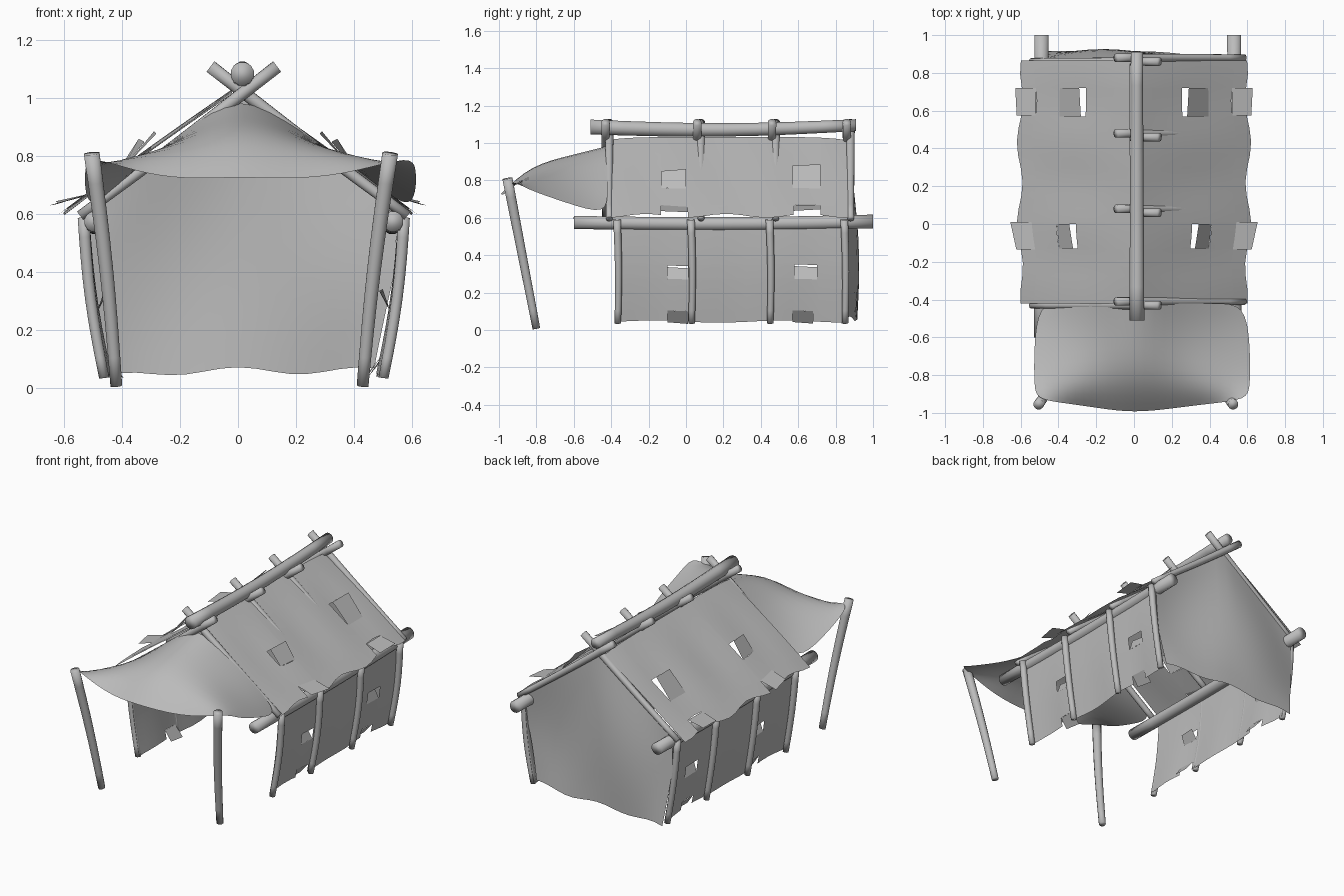
import bpy, bmesh, math
from mathutils import Vector

cube = bpy.data.objects.get("Cube")
if cube:
    bpy.data.objects.remove(cube)

GREY = (0.5, 0.5, 0.5, 1)
mat = bpy.data.materials.new("plain grey")
mat.use_nodes = True
mat.diffuse_color = GREY
mat.node_tree.nodes["Principled BSDF"].inputs["Base Color"].default_value = GREY

MID = 0.02  # centre line of the timber frame


def finish(name, bm, sharp=False):
    mesh = bpy.data.meshes.new(name)
    for f in bm.faces:
        f.smooth = True
    if sharp:
        for e in bm.edges:
            if len(e.link_faces) == 2 and e.calc_face_angle() > 0.8:
                e.smooth = False
    bm.to_mesh(mesh)
    bm.free()
    mesh.materials.append(mat)
    obj = bpy.data.objects.new(name, mesh)
    bpy.context.collection.objects.link(obj)
    return obj


def pole(name, a, b, r0, r1, bend=(0, 0, 0), sides=12, steps=8):
    """Round tapered pole from a to b, bowed by the bend vector."""
    a, b, bend = Vector(a), Vector(b), Vector(bend)
    axis = (b - a).normalized()
    p = axis.orthogonal().normalized()
    q = axis.cross(p)
    bm = bmesh.new()
    rings = []
    for i in range(steps + 1):
        t = i / steps
        c = a.lerp(b, t) + bend * math.sin(math.pi * t)
        r = r0 + (r1 - r0) * t
        angles = [math.tau * k / sides for k in range(sides)]
        rings.append([bm.verts.new(c + r * (p * math.cos(w) + q * math.sin(w))) for w in angles])
    for lo, hi in zip(rings, rings[1:]):
        for k in range(sides):
            n = (k + 1) % sides
            bm.faces.new((lo[k], lo[n], hi[n], hi[k]))
    bm.faces.new(rings[0][::-1])
    bm.faces.new(rings[-1])
    finish(name, bm, sharp=True)


def sheet(name, us, vs, fn, tears=(), lift=(0, 0, 0)):
    """Cloth over a (u, v) grid. A tear (u0, u1, v0, v1, hinge) cuts a hole
    and leaves a flap that swings out by the lift vector from its hinge."""
    us = sorted(set(us) | {u for t in tears for u in t[:2]})
    vs = sorted(set(vs) | {v for t in tears for v in t[2:4]})
    lift = Vector(lift)
    bm = bmesh.new()
    grid = [[bm.verts.new(fn(u, v)) for v in vs] for u in us]
    for i in range(len(us) - 1):
        for j in range(len(vs) - 1):
            u, v = (us[i] + us[i + 1]) / 2, (vs[j] + vs[j + 1]) / 2
            if not any(t[0] < u < t[1] and t[2] < v < t[3] for t in tears):
                bm.faces.new((grid[i][j], grid[i + 1][j], grid[i + 1][j + 1], grid[i][j + 1]))
    for u0, u1, v0, v1, hinge in tears:
        free = v0 + v1 - hinge
        edge = [bm.verts.new(Vector(fn(u, hinge))) for u in (u0, u1)]
        tips = [bm.verts.new(Vector(fn(u, free)) + lift * k) for u, k in ((u1, 1), (u0, 0.7))]
        bm.faces.new(edge + tips)
    bmesh.ops.delete(bm, geom=[v for v in bm.verts if not v.link_faces], context="VERTS")
    return finish(name, bm)


def spread(a, b, n):
    return [a + (b - a) * i / n for i in range(n + 1)]


# Ridge and eave logs
pole("ridge_log", (0.015, -0.51, 1.085), (0.015, 0.91, 1.095), 0.041, 0.033, (0, 0, -0.02))
for side, s in (("left", 1), ("right", -1)):
    pole(side + "_eave_log", (MID + s * 0.515, -0.6, 0.575), (MID + s * 0.51, 1, 0.58),
         0.036, 0.038, (0, 0, -0.01))

# Crossed rafter poles
for n, y in enumerate((-0.42, 0.07, 0.47, 0.87)):
    for side, s in (("left", 1), ("right", -1)):
        yy = y + 0.01 * s
        pole(f"{side}_rafter_{n + 1}", (MID + s * 0.565, yy, 0.595), (MID - s * 0.115, yy, 1.11),
             0.018, 0.023, (0, 0, -0.005))

# Bowed wall poles and awning posts
for side, s in (("left", 1), ("right", -1)):
    for n, y in enumerate((-0.365, 0.03, 0.45, 0.85)):
        pole(f"{side}_wall_pole_{n + 1}", (MID + s * 0.482, y, 0.035), (MID + s * 0.553, y - 0.004, 0.59),
             0.018, 0.021, (s * 0.012, 0.006, 0))
    pole(side + "_awning_post", (0.005 + s * 0.425, -0.8, 0.008), (0.01 + s * 0.515, -0.955, 0.81),
         0.021, 0.028, (-s * 0.008, 0, 0))


# Roof cloth, with torn patches and a torn eave
def roof_point(s):
    def fn(y, v):
        wave = math.cos(math.tau * (y - 0.43) / 0.43)
        end = abs((y - 0.22) / 0.64) ** 6
        x = 0.02 + v * (0.585 + 0.015 * wave - 0.02 * end)
        z = 1.046 - 0.72 * x + 0.006 * wave * math.sin(math.pi * v) - 0.016 * end
        return (s * x, y, z)
    return fn


for side, s in (("left", 1), ("right", -1)):
    sheet(side + "_roof_cloth", spread(-0.42, 0.865, 18), spread(0, 1, 8), roof_point(s),
          [(0.57, 0.72, 0.41, 0.65, 0.65), (-0.13, 0, 0.48, 0.65, 0.65),
           (0.575, 0.72, 0.87, 1, 0.87), (-0.135, 0.01, 0.87, 1, 0.87)],
          (s * 0.035, 0, 0.03))


# Side wall cloth, hung inside the poles
def wall_point(s):
    def fn(y, v):
        z = 0.595 - v * (0.55 + 0.006 * math.sin(9 * y))
        x = 0.533 - 0.07 * v + 0.012 * math.sin(math.pi * v) + 0.006 * math.cos(15 * y) * v
        return (MID + s * x, y, z)
    return fn


for side, s in (("left", 1), ("right", -1)):
    sheet(side + "_wall_cloth", spread(-0.375, 0.865, 16), spread(0, 1, 7), wall_point(s),
          [(-0.1, 0.01, 0.46, 0.59, 0.59), (0.58, 0.7, 0.45, 0.59, 0.59),
           (-0.1, 0.01, 0.9, 1, 0.9), (0.57, 0.68, 0.9, 1, 0.9)],
          (-s * 0.045, 0, -0.012))


# Back cloth, a slack gable
def back_point(u, v):
    base = 0.06 + 0.012 * math.cos(7 * u) - 0.03 * max(0, -u) ** 3
    x = MID * v + u * (0.47 + 0.06 * min(1, v * 1.6))
    top = 1.02 - 0.76 * abs(x - MID * v)
    y = 0.87 + 0.045 * (1 - v) + 0.03 * math.sin(math.pi * v) * math.cos(3 * u + 1)
    y -= 0.05 * (1 - v) * max(0, u) ** 2
    return (x, y, base + v * (top - base))


sheet("back_cloth", spread(-1, 1, 16), spread(0, 1, 10), back_point)

# Awning cloth, from the front rafters out to the two posts
AWNING = [
    [(0, -0.42, 1.03), (0.2, -0.42, 0.89), (0.4, -0.42, 0.745), (0.55, -0.42, 0.61)],
    [(0, -0.6, 0.97), (0.2, -0.6, 0.87), (0.38, -0.62, 0.77), (0.575, -0.64, 0.68)],
    [(0, -0.83, 0.9), (0.2, -0.83, 0.85), (0.38, -0.86, 0.83), (0.575, -0.86, 0.755)],
    [(0, -1, 0.73), (0.2, -0.975, 0.72), (0.38, -0.95, 0.745), (0.56, -0.93, 0.805)],
]


def awning_point(u, v):
    x, y, z = AWNING[v][abs(u)]
    return (x * (1.07 if u > 0 else -0.92), y, z)


awning = sheet("awning_cloth", range(-3, 4), range(4), awning_point)
awning.modifiers.new("soft folds", "SUBSURF").levels = 2
awning.modifiers["soft folds"].render_levels = 2
